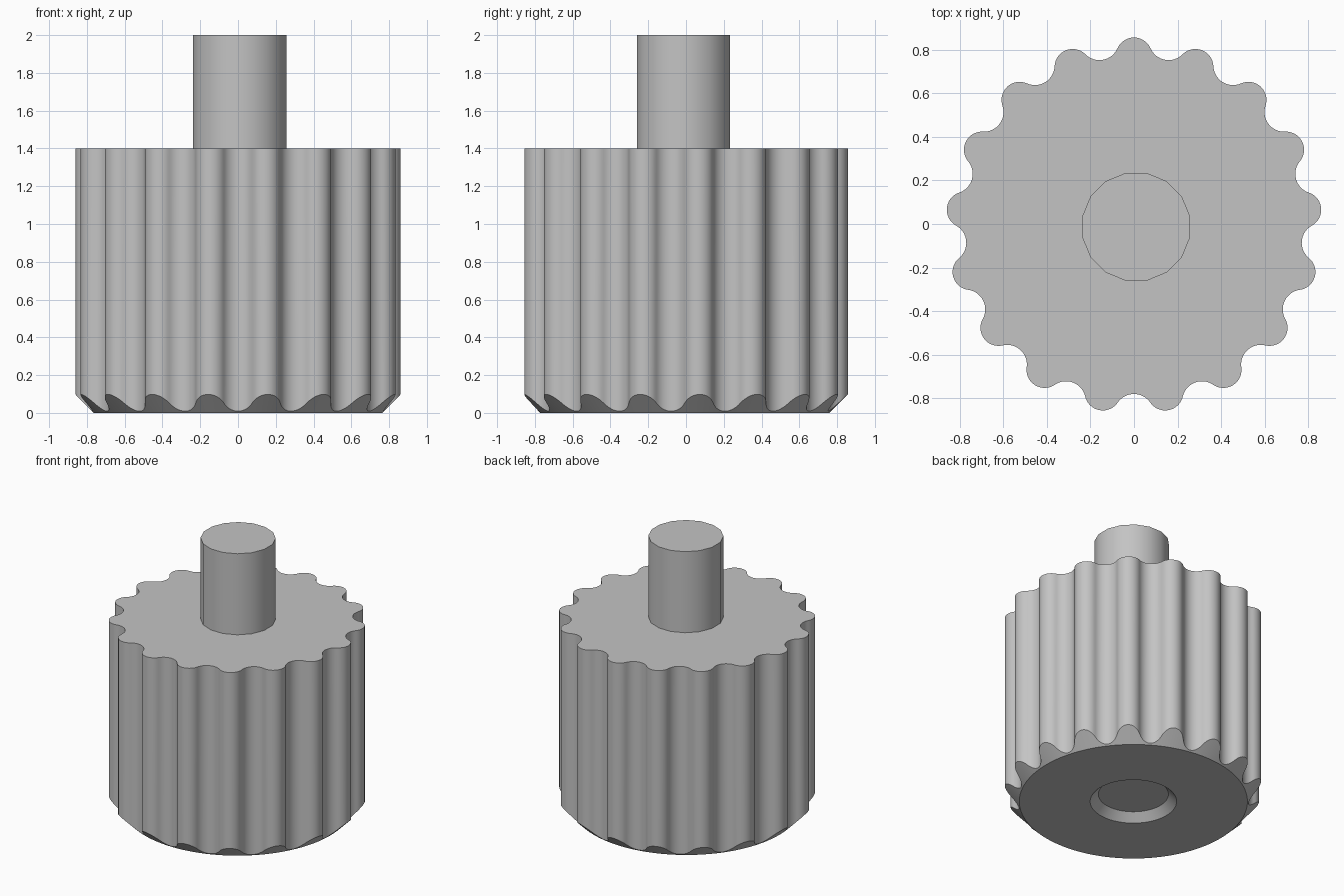
import bpy, bmesh, math
from mathutils import Vector, Matrix

cube = bpy.data.objects.get("Cube")
if cube:
    bpy.data.objects.remove(cube, do_unlink=True)

grey = bpy.data.materials.new("plain grey")
grey.use_nodes = True
colour = (0.55, 0.55, 0.55, 1)
grey.diffuse_color = colour
grey.node_tree.nodes["Principled BSDF"].inputs["Base Color"].default_value = colour

LOBES = 17
HEIGHT = 1.4
BASE_R = 0.765             # radius of the flat underside
LOBE_C, LOBE_R = 0.78, 0.083
VALLEY_BOTTOM = 0.774
CENTRE_Y = -0.0066
STEPS = 8


def finish(name, bm):
    bmesh.ops.recalc_face_normals(bm, faces=bm.faces)
    mesh = bpy.data.meshes.new(name)
    bm.to_mesh(mesh)
    bm.free()
    mesh.materials.append(grey)
    obj = bpy.data.objects.new(name, mesh)
    bpy.context.collection.objects.link(obj)
    bpy.ops.object.select_all(action='DESELECT')
    obj.select_set(True)
    bpy.context.view_layer.objects.active = obj
    bpy.ops.object.shade_smooth_by_angle(angle=math.radians(30))
    return obj


def bridge(bm, a, b):
    for i in range(len(a)):
        j = (i + 1) % len(a)
        bm.faces.new((a[i], a[j], b[j], b[i]))


def fluted_profile():
    """Convex lobes joined by tangent concave valleys, around the z axis."""
    half = math.pi / LOBES
    # valley radius that makes the two arcs tangent
    valley_r = 0.05
    for _ in range(60):
        c = VALLEY_BOTTOM + valley_r
        gap = Vector((c * math.sin(half), c * math.cos(half) - LOBE_C)).length
        valley_r += 0.5 * (gap - LOBE_R - valley_r)
    c = VALLEY_BOTTOM + valley_r
    lobe = Vector((0, LOBE_C))
    valley = Vector((c * math.sin(half), c * math.cos(half)))
    d = valley - lobe
    lobe_end = math.atan2(d.x, d.y)
    points = []
    for k in range(LOBES):
        turn = Matrix.Rotation(-2 * half * k, 2)
        for i in range(2 * STEPS):
            t = lobe_end * (i / STEPS - 1)
            points.append(turn @ (lobe + LOBE_R * Vector((math.sin(t), math.cos(t)))))
        start = lobe_end + math.pi
        stop = 3 * math.pi + 2 * half - start
        stop -= math.pi
        for i in range(2 * STEPS):
            t = start + (stop - start) * i / (2 * STEPS)
            points.append(turn @ (valley + valley_r * Vector((math.sin(t), math.cos(t)))))
    return points


# Fluted body with a conical bottom chamfer and a countersunk recess
bm = bmesh.new()
profile = fluted_profile()


def ring(radius, z):
    return [bm.verts.new((*(p.normalized() * radius), z)) for p in profile]


top = [bm.verts.new((p.x, p.y, HEIGHT)) for p in profile]
skirt = [bm.verts.new((p.x, p.y, max(0.002, p.length - BASE_R))) for p in profile]
base = ring(BASE_R, 0)
recess_rim = ring(0.29, 0)
recess_floor = ring(0.235, 0.056)
bm.faces.new(top)
for a, b in ((top, skirt), (skirt, base), (base, recess_rim), (recess_rim, recess_floor)):
    bridge(bm, a, b)
bm.faces.new(recess_floor)
body = finish("fluted_body", bm)
body.location.y = CENTRE_Y

# Slightly off-centre shaft
bm = bmesh.new()
bmesh.ops.create_cone(bm, cap_ends=True, segments=16, radius1=0.252, radius2=0.252, depth=0.65)
bmesh.ops.rotate(bm, verts=bm.verts, matrix=Matrix.Rotation(math.pi / 16, 3, 'Z'))
shaft = finish("shaft", bm)
shaft.location = (0.01, -0.013, 2 - 0.325)
